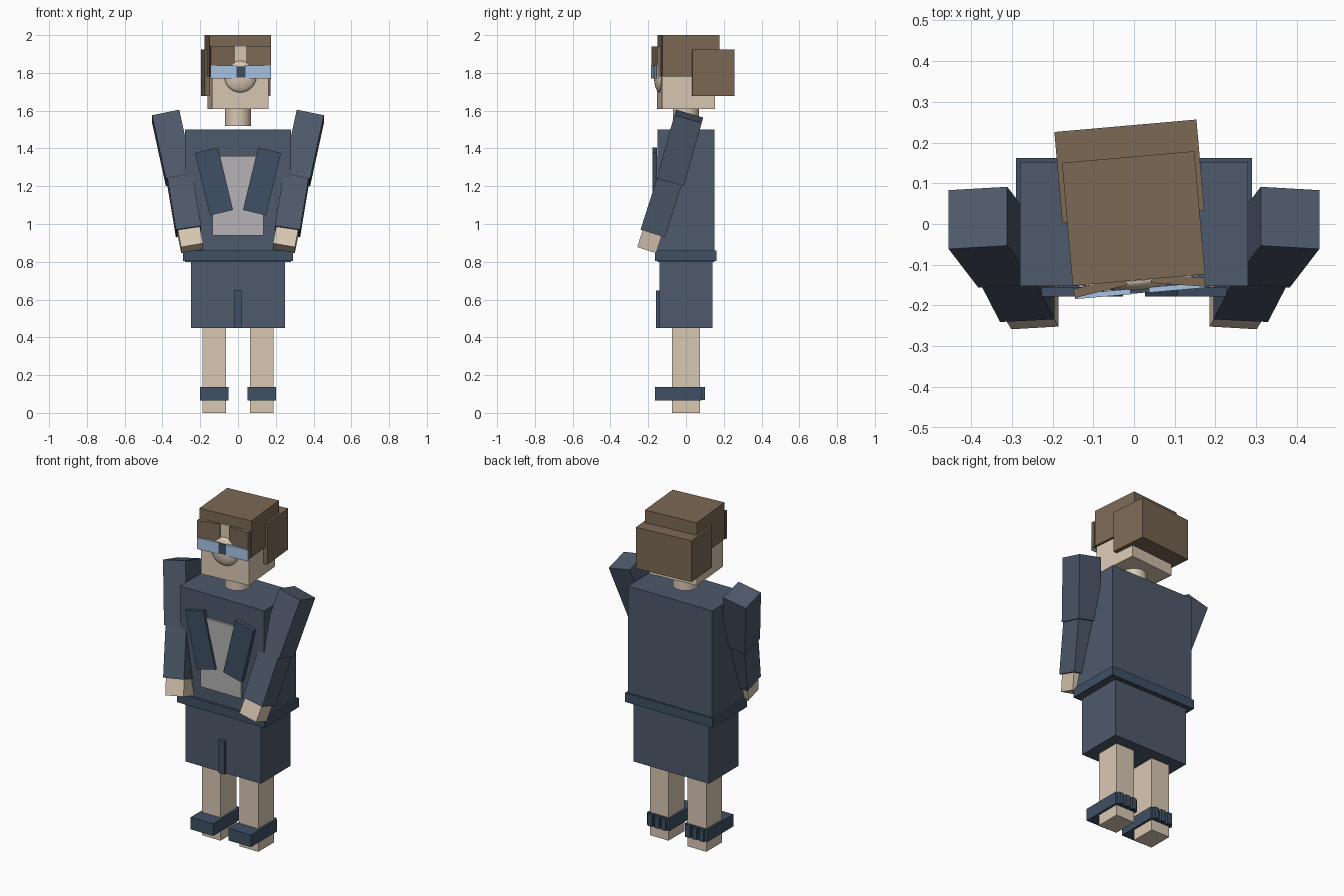
import bpy
from math import radians, atan2, asin
from mathutils import Matrix, Vector

if "Cube" in bpy.data.objects:
    bpy.data.objects.remove(bpy.data.objects["Cube"])


def material(name, rgb):
    m = bpy.data.materials.new(name)
    m.diffuse_color = (*rgb, 1)
    m.use_nodes = True
    m.node_tree.nodes["Principled BSDF"].inputs["Base Color"].default_value = m.diffuse_color
    return m


SUIT = material("suit", (0.075, 0.10, 0.145))
TRIM = material("trim", (0.05, 0.08, 0.13))
SKIN = material("skin", (0.70, 0.58, 0.45))
HAIR = material("hair", (0.20, 0.14, 0.09))
SHIRT = material("shirt", (0.46, 0.45, 0.46))
LENS = material("lens", (0.40, 0.56, 0.78))


def finish(name, mat, matrix):
    o = bpy.context.object
    o.name = name
    o.data.materials.append(mat)
    o.matrix_world = matrix
    return o


def box(name, centre, size, mat, rot=Matrix(), parent=Matrix()):
    bpy.ops.mesh.primitive_cube_add(size=1)
    o = finish(name, mat, parent @ Matrix.Translation(centre) @ rot)
    o.data.transform(Matrix.Diagonal((*size, 1)))
    return o


def span(name, x, y, z, mat, parent=Matrix()):
    c = [(a + b) / 2 for a, b in (x, y, z)]
    return box(name, c, [b - a for a, b in (x, y, z)], mat, parent=parent)


def limb(name, top, bottom, width, depth, mat):
    top, bottom = Vector(top), Vector(bottom)
    d = top - bottom
    rot = (Matrix.Rotation(-atan2(d.y, d.z), 4, 'X')
           @ Matrix.Rotation(asin(d.x / d.length), 4, 'Y'))
    return box(name, (top + bottom) / 2, (width, depth, d.length), mat, rot)


# Torso, waistband and skirt with front slit
span("jacket", (-.28, .28), (-.152, .152), (.80, 1.5), SUIT)
span("waistband", (-.29, .29), (-.165, .162), (.805, .86), TRIM)
span("skirt", (-.25, .25), (-.14, .14), (.45, .81), SUIT)
span("skirt_slit", (-.02, .02), (-.158, -.138), (.45, .648), TRIM)
span("shirt_front", (-.135, .135), (-.165, -.145), (.94, 1.36), SHIRT)

# Paired body parts
for s, side in ((-1, "left"), (1, "right")):
    box("lapel_" + side, (s * .127, -.166, 1.225), (.125, .024, .34), TRIM,
        Matrix.Rotation(radians(s * 13.5), 4, 'Y'))
    # Arm: sleeve in two segments and hand
    limb("upper_arm_" + side, (s * .383, .015, 1.57), (s * .31, -.08, 1.235),
         .147, .15, SUIT)
    limb("forearm_" + side, (s * .31, -.08, 1.25), (s * .262, -.173, .96),
         .135, .135, SUIT)
    limb("hand_" + side, (s * .264, -.17, .98), (s * .243, -.205, .872),
         .118, .105, SKIN)
    # Leg and shoe with heel tabs
    cx = s * .125
    span("leg_" + side, (cx - .062, cx + .062), (-.075, .075), (0, .46), SKIN)
    span("shoe_" + side, (cx - .075, cx + .075), (-.163, .083), (.065, .138), TRIM)
    for i in (-1, 0, 1):
        span("heel_tab_" + side, (cx + i * .045 - .015, cx + i * .045 + .015),
             (.08, .1), (.067, .136), TRIM)

# Neck
bpy.ops.mesh.primitive_cylinder_add(vertices=32, radius=.07, depth=.1)
finish("neck", SKIN, Matrix.Translation((0, 0, 1.57)))
bpy.ops.object.shade_smooth_by_angle()

# Head group, turned slightly
turn = Matrix.Rotation(radians(5), 4, 'Z')
span("head", (-.15, .15), (-.14, .14), (1.61, 1.94), SKIN, turn)
span("hair_top", (-.163, .163), (-.138, .165), (1.78, 2.0), HAIR, turn)
span("hair_back", (-.175, .175), (.018, .242), (1.678, 1.925), HAIR, turn)
for s, side in ((-1, "left"), (1, "right")):
    box("fringe_" + side, (s * .096, -.147, 1.86), (.132, .022, .16), HAIR,
        Matrix.Rotation(radians(-s * 9), 4, 'Z'), turn)
    span("lens_" + side, sorted((s * .024, s * .16)), (-.171, -.158),
         (1.77, 1.838), LENS, turn)
span("glasses_bridge", (-.025, .025), (-.17, -.15), (1.775, 1.835), TRIM, turn)

# Rounded nose mound
bpy.ops.mesh.primitive_uv_sphere_add(segments=24, ring_count=12, radius=1)
nose = finish("nose", SKIN, turn @ Matrix.Translation((0, -.14, 1.78)))
nose.data.transform(Matrix.Diagonal((.085, .029, .084, 1)))
bpy.ops.object.shade_smooth_by_angle()
